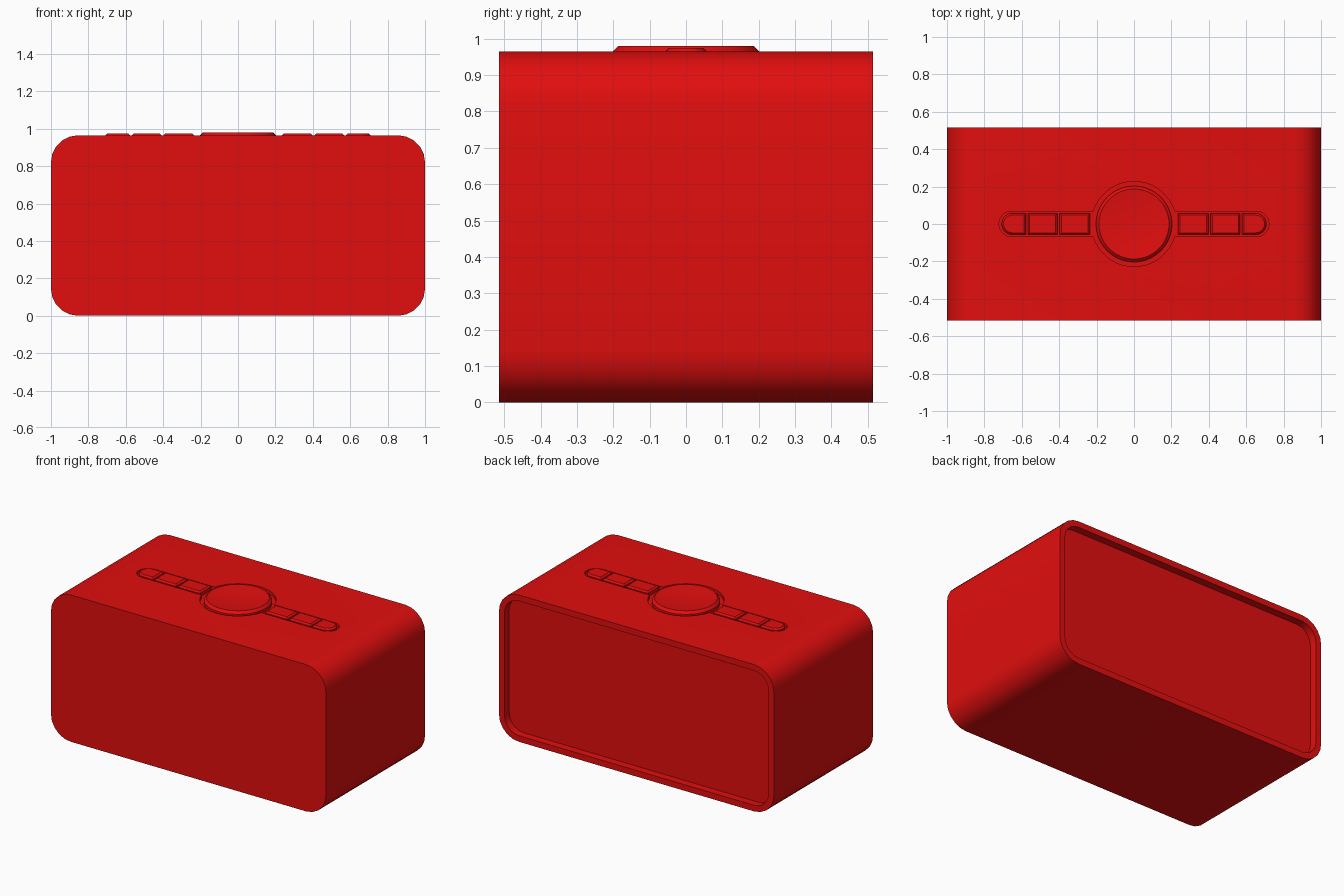
import bpy, bmesh, math

if "Cube" in bpy.data.objects:
    bpy.data.objects.remove(bpy.data.objects["Cube"])

red = bpy.data.materials.new("bright red")
red.diffuse_color = (0.76, 0.0044, 0.0044, 1)
red.use_nodes = True
red.node_tree.nodes["Principled BSDF"].inputs["Base Color"].default_value = red.diffuse_color


def loft(name, rings):
    """Closed solid skinned through rings of equal point count."""
    bm = bmesh.new()
    vr = [[bm.verts.new(p) for p in ring] for ring in rings]
    n = len(vr[0])
    for a, b in zip(vr, vr[1:]):
        for i in range(n):
            j = (i + 1) % n
            bm.faces.new((a[i], a[j], b[j], b[i]))
    bm.faces.new(vr[0][::-1])
    bm.faces.new(vr[-1])
    bmesh.ops.recalc_face_normals(bm, faces=bm.faces)
    me = bpy.data.meshes.new(name)
    bm.to_mesh(me)
    bm.free()
    ob = bpy.data.objects.new(name, me)
    bpy.context.collection.objects.link(ob)
    me.materials.append(red)
    return ob


def smooth(ob):
    bpy.ops.object.select_all(action='DESELECT')
    ob.select_set(True)
    bpy.context.view_layer.objects.active = ob
    bpy.ops.object.shade_smooth_by_angle(angle=math.radians(30))


def arc(cx, cy, r, a0, a1, n):
    return [(cx + r * math.cos(a0 + (a1 - a0) * i / n),
             cy + r * math.sin(a0 + (a1 - a0) * i / n)) for i in range(n + 1)]


W, H, D, R = 1.0, 0.965, 0.515, 0.145
PI = math.pi


def case_ring(y, inset):
    r, pts = R - inset, []
    for k, (cx, cz) in enumerate([(W - R, H - R), (R - W, H - R), (R - W, R), (W - R, R)]):
        pts += arc(cx, cz, r, k * PI / 2, (k + 1) * PI / 2, 5)
    return [(x, y, z) for x, z in pts]


# Case: rounded box with a recessed back panel
case = loft("speaker_case", [case_ring(-D, 0), case_ring(D, 0),
                             case_ring(D, 0.04), case_ring(D - 0.05, 0.04)])

# Control recess cut in the top: round well with a slot on either side
well, slot, end = 0.227, 0.068, 0.722
a = math.asin(slot / well)
outline = (arc(0, 0, well, a, PI - a, 32)
           + arc(slot - end, 0, slot, PI / 2, 3 * PI / 2, 12)
           + arc(0, 0, well, PI + a, 2 * PI - a, 32)
           + arc(end - slot, 0, slot, -PI / 2, PI / 2, 12))
cutter = loft("recess_cutter", [[(x, y, z) for x, y in outline] for z in (0.943, 1.1)])
mod = case.modifiers.new("recess", 'BOOLEAN')
mod.object = cutter
mod.solver = 'EXACT'
bpy.context.view_layer.objects.active = case
bpy.ops.object.modifier_apply(modifier="recess")
bpy.data.objects.remove(cutter)
smooth(case)

# Round main button: chamfered rim and shallow dished top
profile = [(0.203, 0.935), (0.203, 0.964), (0.187, 0.98), (0.14, 0.975), (0.09, 0.971), (0.04, 0.969)]
smooth(loft("main_button", [[(x, y, z) for x, y in arc(0, 0, r, 0, 2 * PI * 63 / 64, 63)]
                            for r, z in profile]))


# Small buttons: two square and one round-ended on each side
def key_ring(x0, x1, inset, z, side, rounded):
    h = 0.057 - inset
    x0, x1 = x0 + inset, x1 - inset
    if rounded:
        pts = [(x0, -h)] + arc(x1 - h, 0, h, -PI / 2, PI / 2, 12) + [(x0, h)]
    else:
        pts = [(x0, -h), (x1, -h), (x1, h), (x0, h)]
    return [(side * x, y, z) for x, y in pts]


keys = [("inner", 0.236, 0.398, False), ("middle", 0.410, 0.568, False), ("outer", 0.578, 0.708, True)]
for side, label in ((-1, "left"), (1, "right")):
    for key, x0, x1, rounded in keys:
        smooth(loft(f"{label}_{key}_button",
                    [key_ring(x0, x1, i, z, side, rounded)
                     for i, z in ((0, 0.935), (0, 0.965), (0.010, 0.975))]))
